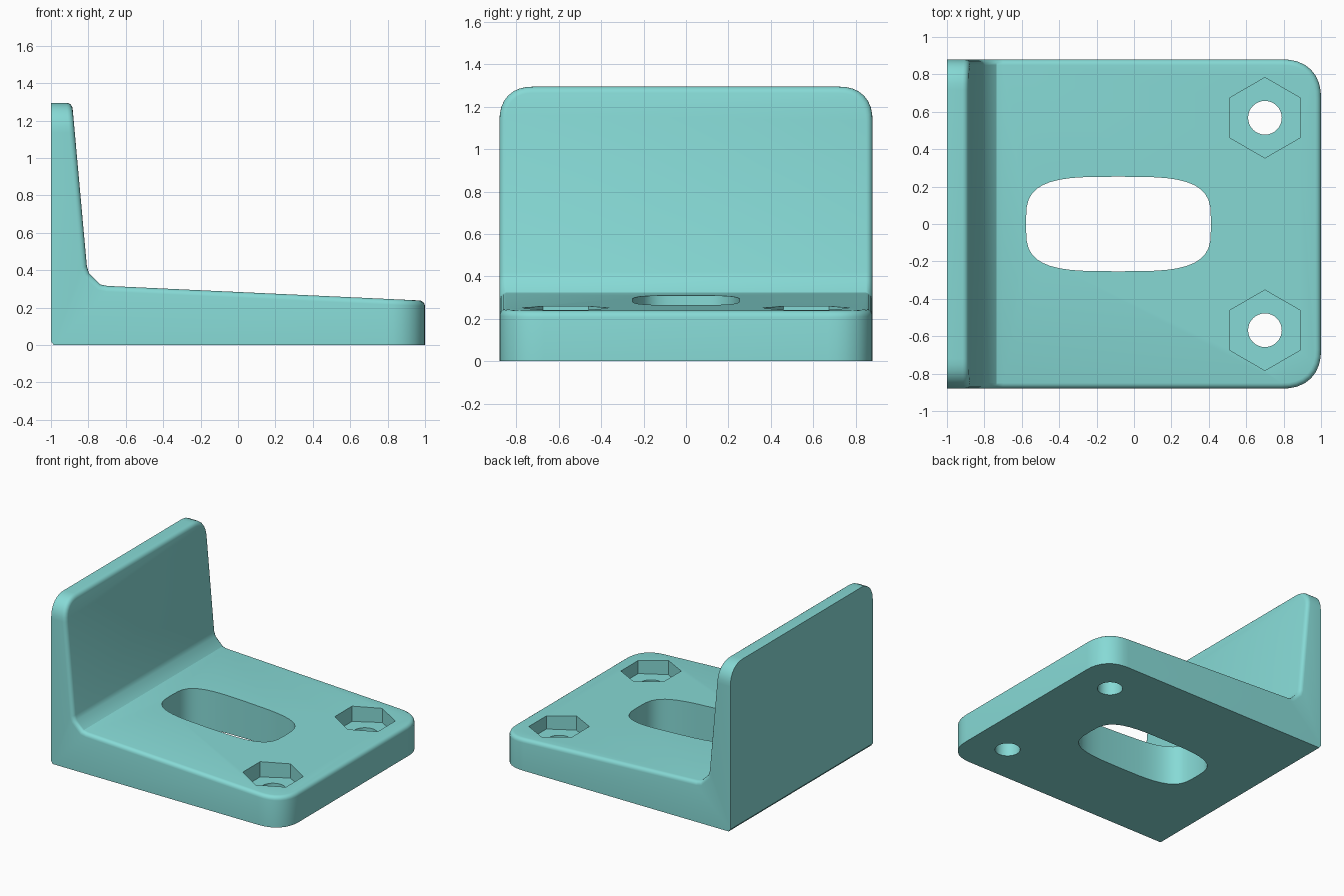
import bpy, bmesh, math

if "Cube" in bpy.data.objects:
    bpy.data.objects.remove(bpy.data.objects["Cube"])

teal = bpy.data.materials.new("teal")
teal.diffuse_color = (0.24, 0.70, 0.67, 1)
teal.use_nodes = True
teal.node_tree.nodes["Principled BSDF"].inputs["Base Color"].default_value = teal.diffuse_color
W = 0.88  # half width


def make_object(name, bm):
    bmesh.ops.recalc_face_normals(bm, faces=bm.faces[:])
    me = bpy.data.meshes.new(name)
    bm.to_mesh(me)
    bm.free()
    me.materials.append(teal)
    ob = bpy.data.objects.new(name, me)
    bpy.context.collection.objects.link(ob)
    return ob


def prism(points, vec):
    """Closed prism: polygon of 3D points swept along vec."""
    bm = bmesh.new()
    face = bm.faces.new([bm.verts.new(p) for p in points])
    ext = bmesh.ops.extrude_face_region(bm, geom=[face], use_keep_orig=True)
    bmesh.ops.translate(bm, vec=vec,
                        verts=[g for g in ext["geom"] if isinstance(g, bmesh.types.BMVert)])
    bmesh.ops.recalc_face_normals(bm, faces=bm.faces[:])
    return bm


# L-shaped bracket: side profile swept across the width
profile = [(-1, 0.02), (-0.985, 0), (1, 0), (1, 0.237), (-0.70, 0.316), (-0.735, 0.323),
           (-0.797, 0.385), (-0.808, 0.42), (-0.887, 1.295), (-1, 1.295)]
bm = prism([(x, -W, z) for x, z in profile], (0, 2 * W, 0))

# remember the inner faces (plate top, fillet, wall front) so their rim can be rounded
tag = bm.faces.layers.int.new("inner")
for f in bm.faces:
    f[tag] = int(abs(f.normal.y) < 0.1 and f.normal.z > 0.05 and f.normal.x > 0.01)


def corner_edges(test):
    """Edges lying in one side face whose ends both pass the test."""
    return [e for e in bm.edges if e.verts[0].co.y * e.verts[1].co.y > 0
            and all(test(v.co) and abs(v.co.y) > W - 0.001 for v in e.verts)]


# large corners: front of the plate, then top of the wall
for test, size in ((lambda c: c.x > 0.99, 0.21), (lambda c: c.z > 1.28, 0.16)):
    bmesh.ops.bevel(bm, geom=corner_edges(test), offset=size, offset_type='OFFSET',
                    segments=8, profile=0.55, affect='EDGES', clamp_overlap=False)

# small rounding along the rim of the inner faces
rim = [e for e in bm.edges if len(e.link_faces) == 2
       and e.link_faces[0][tag] != e.link_faces[1][tag]]
bmesh.ops.bevel(bm, geom=rim, offset=0.03, offset_type='OFFSET', segments=4,
                profile=0.5, affect='EDGES', clamp_overlap=False)
bracket = make_object("bracket", bm)


def cut(name, points, z0, z1):
    cutter = make_object(name, prism([(x, y, z0) for x, y in points], (0, 0, z1 - z0)))
    cutter.hide_render = True
    mod = bracket.modifiers.new(name, 'BOOLEAN')
    mod.operation = 'DIFFERENCE'
    mod.solver = 'EXACT'
    mod.object = cutter
    bpy.context.view_layer.objects.active = bracket
    bpy.ops.object.modifier_apply(modifier=name)
    bpy.data.objects.remove(cutter)


def ring(cx, cy, rx, ry, n, power=2.0, start=0.0):
    pts = []
    for i in range(n):
        a = start + 2 * math.pi * i / n
        c, s = math.cos(a), math.sin(a)
        pts.append((cx + rx * math.copysign(abs(c) ** (2 / power), c),
                    cy + ry * math.copysign(abs(s) ** (2 / power), s)))
    return pts


# central slot, then a hexagonal nut pocket and bolt hole on each side
cut("slot_cutter", ring(-0.083, 0, 0.495, 0.253, 40, 3.5), -0.2, 0.6)
for side in (-1, 1):
    y = 0.568 * side
    cut("nut_pocket_cutter", ring(0.7, y, 0.215, 0.215, 6, start=math.pi / 6), 0.14, 0.6)
    cut("bolt_hole_cutter", ring(0.7, y, 0.09, 0.09, 32), -0.2, 0.6)

bpy.ops.object.select_all(action='DESELECT')
bracket.select_set(True)
bpy.context.view_layer.objects.active = bracket
bpy.ops.object.shade_smooth_by_angle(angle=math.radians(30))
